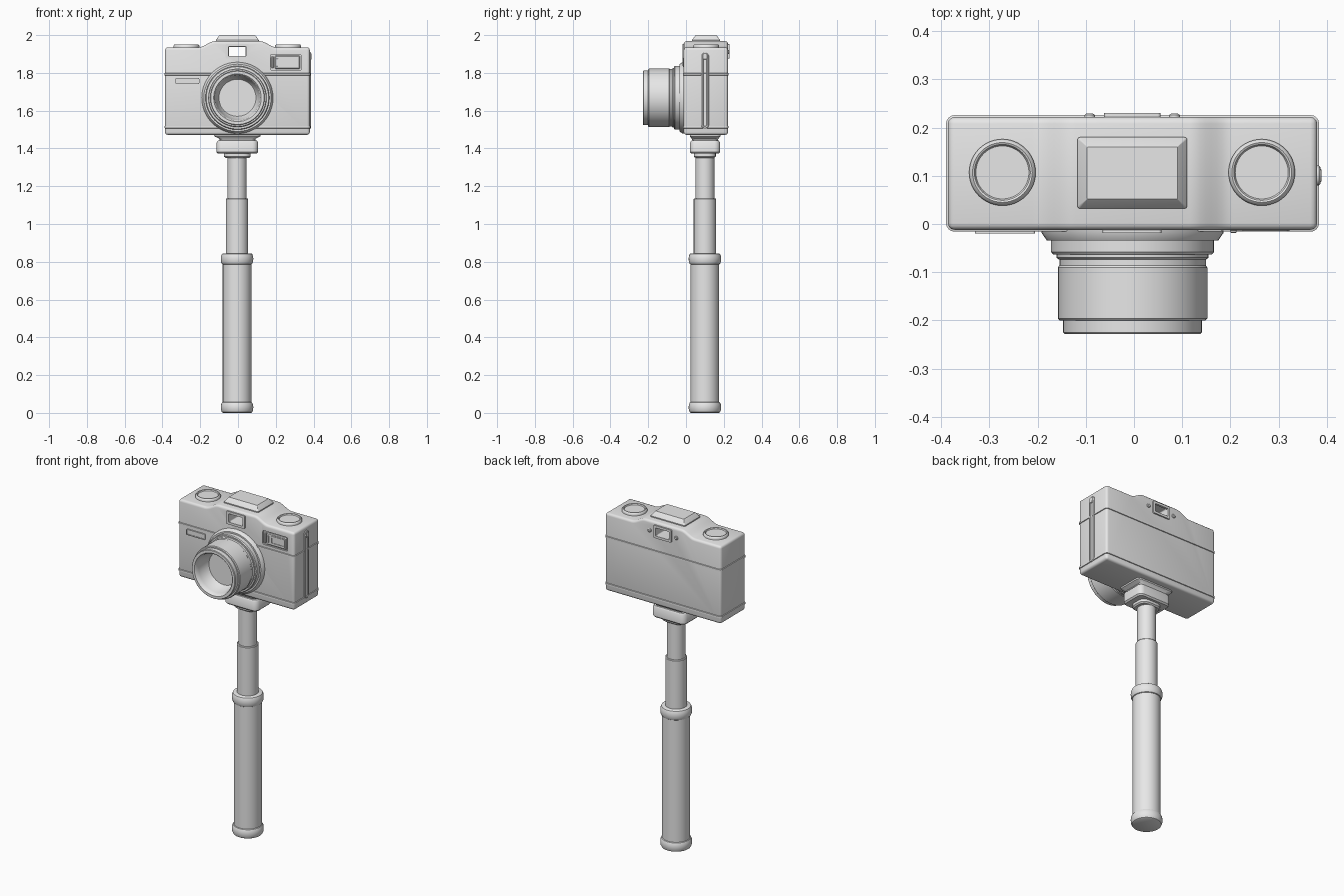
import bpy, bmesh, math

old = bpy.data.objects.get("Cube")
if old:
    bpy.data.objects.remove(old)

grey = bpy.data.materials.new("plain_grey")
grey.use_nodes = True
COLOUR = (0.8, 0.8, 0.8, 1)
grey.diffuse_color = COLOUR
grey.node_tree.nodes["Principled BSDF"].inputs["Base Color"].default_value = COLOUR


def circle(r, cu=0, cv=0, n=48):
    return [(cu + r * math.cos(2 * math.pi * i / n), cv + r * math.sin(2 * math.pi * i / n)) for i in range(n)]


def rrect(u0, u1, v0, v1, r=0.006, grow=0, n=4):
    """Rounded rectangle outline, optionally grown outward."""
    u0, u1, v0, v1, r = u0 - grow, u1 + grow, v0 - grow, v1 + grow, max(r + grow, 0.001)
    pts = []
    for k, (cu, cv) in enumerate([(u1 - r, v1 - r), (u0 + r, v1 - r), (u0 + r, v0 + r), (u1 - r, v0 + r)]):
        for i in range(n + 1):
            a = math.pi / 2 * (k + i / n)
            pts.append((cu + r * math.cos(a), cv + r * math.sin(a)))
    return pts


def loft(name, axis, rings, hollow=False):
    """Skin outlines (outline, position along axis); hollow joins last to first."""
    place = {"x": lambda u, v, t: (t, u, v), "y": lambda u, v, t: (u, t, v), "z": lambda u, v, t: (u, v, t)}[axis]
    bm = bmesh.new()
    loops = [[bm.verts.new(place(u, v, t)) for u, v in outline] for outline, t in rings]
    pairs = list(zip(loops, loops[1:]))
    if hollow:
        pairs.append((loops[-1], loops[0]))
    else:
        bm.faces.new(loops[0])
        bm.faces.new(loops[-1])
    for a, b in pairs:
        for i in range(len(a)):
            j = (i + 1) % len(a)
            bm.faces.new((a[i], a[j], b[j], b[i]))
    bmesh.ops.recalc_face_normals(bm, faces=bm.faces)
    mesh = bpy.data.meshes.new(name)
    bm.to_mesh(mesh)
    bm.free()
    mesh.materials.append(grey)
    ob = bpy.data.objects.new(name, mesh)
    bpy.context.collection.objects.link(ob)
    return ob


def lathe(name, axis, cu, cv, profile):
    return loft(name, axis, [(circle(r, cu, cv), t) for r, t in profile])


def plate(name, axis, rect, base, top, edge=0.004, r=0.006):
    """Rounded plate with a softened outer edge."""
    mid = top - math.copysign(edge, top - base)
    return loft(name, axis, [(rrect(*rect, r), base), (rrect(*rect, r), mid), (rrect(*rect, r, -edge), top)])


def frame(name, axis, rect, base, top, border):
    """Rectangular rim with an open middle."""
    return loft(name, axis, [(rrect(*rect), base), (rrect(*rect), top),
                             (rrect(*rect, 0.006, -border), top), (rrect(*rect, 0.006, -border), base)], True)


def cut(ob, rect, y0, y1):
    cutter = loft("cutter", "y", [(rrect(*rect), y0), (rrect(*rect), y1)])
    cutter.hide_render = True
    mod = ob.modifiers.new("cut", "BOOLEAN")
    mod.operation, mod.object, mod.solver = "DIFFERENCE", cutter, "EXACT"
    bpy.context.view_layer.objects.active = ob
    bpy.ops.object.modifier_apply(modifier=mod.name)
    bpy.data.objects.remove(cutter)


# Camera body: silhouette with a softly raised middle, extruded front to back
LEFT, RIGHT, FRONT, BACK = -0.386, 0.38, -0.012, 0.222
hump = []
for i in range(9):
    s = i / 8
    hump.append((0.205 - 0.09 * s, 1.935 + 0.033 * s * s * (3 - 2 * s)))
outline = [(LEFT, 1.472), (RIGHT, 1.472), (RIGHT, 1.935)] + hump
outline += [(-x - 0.006, z) for x, z in reversed(hump)] + [(LEFT, 1.935)]
body = loft("camera_body", "y", [(outline, FRONT), (outline, BACK)])
bevel = body.modifiers.new("soft_edges", "BEVEL")
bevel.width, bevel.segments, bevel.limit_method, bevel.angle_limit = 0.014, 3, "ANGLE", math.radians(40)
bpy.context.view_layer.objects.active = body
bpy.ops.object.modifier_apply(modifier=bevel.name)

# Viewfinder tunnel and side window recess
cut(body, (-0.05, 0.042, 1.887, 1.943), -0.1, 0.4)
cut(body, (0.172, 0.335, 1.815, 1.897), -0.1, FRONT + 0.008)

# Raised seams around the body
for name, z in (("upper_seam", 1.785), ("lower_seam", 1.505)):
    rect = (LEFT, RIGHT, FRONT, BACK)
    loft(name, "z", [(rrect(*rect, 0.014, g), z + h) for g, h in
                     ((-0.004, 0), (0.004, 0.003), (0.004, 0.013), (-0.004, 0.016))])

# Viewfinder rims, eyepiece screws
frame("viewfinder_front_rim", "y", (-0.065, 0.057, 1.876, 1.954), FRONT + 0.005, -0.019, 0.014)
frame("viewfinder_back_rim", "y", (-0.062, 0.055, 1.876, 1.952), BACK - 0.005, 0.23, 0.014)
for side in (-1, 1):
    lathe("eyepiece_screw", "y", side * 0.088 - 0.004, 1.91, [(0.011, BACK - 0.005), (0.011, 0.226), (0.007, 0.229)])

# Side window with its rim, bracket and button
plate("window_bed", "y", (0.195, 0.328, 1.821, 1.891), 0, FRONT - 0.001)
frame("window_rim", "y", (0.225, 0.32, 1.83, 1.88), FRONT + 0.004, -0.016, 0.009)
plate("window_bracket", "y", (0.176, 0.19, 1.825, 1.887), 0, FRONT - 0.001)
plate("window_button", "y", (0.2, 0.213, 1.835, 1.877), 0, -0.019, 0.002, 0.004)

# Front trim plate
frame("front_trim_rim", "y", (-0.33, -0.205, 1.74, 1.774), FRONT + 0.004, -0.02, 0.005)
plate("front_trim", "y", (-0.328, -0.207, 1.742, 1.772), 0, -0.017, 0.002)

# Top cover and dials
cover = (-0.117, 0.11, 0.032, 0.18)
loft("top_cover", "z", [(rrect(*cover, 0.005), 1.955), (rrect(*cover, 0.005), 1.974),
                        (rrect(*cover, 0.005, -0.016), 1.996), (rrect(*cover, 0.005, -0.02), 2.0)])
for x in (-0.273, 0.265):
    lathe("top_dial", "z", x, 0.107, [(0.069, 1.925), (0.069, 1.941), (0.066, 1.948), (0.062, 1.951),
                                      (0.058, 1.949), (0.055, 1.943), (0.01, 1.943)])

# Lens barrel with open bore
lathe("lens", "y", -0.003, 1.668, [
    (0.189, 0), (0.189, -0.018), (0.178, -0.034), (0.169, -0.034), (0.169, -0.058), (0.165, -0.063),
    (0.158, -0.063), (0.158, -0.07), (0.152, -0.074), (0.152, -0.086), (0.155, -0.09), (0.155, -0.196),
    (0.151, -0.2), (0.144, -0.2), (0.144, -0.225), (0.141, -0.228), (0.126, -0.228), (0.12, -0.222),
    (0.116, -0.2), (0.102, -0.135), (0.098, -0.13), (0.01, -0.13)])

# Side strap bar with sunken middle and lug
bar = (0.08, 0.121, 1.505, 1.91)
loft("side_bar", "x", [(rrect(*bar, 0.018), 0.37), (rrect(*bar, 0.018), 0.384), (rrect(*bar, 0.018, -0.004), 0.387),
                       (rrect(*bar, 0.018, -0.011), 0.387), (rrect(*bar, 0.018, -0.013), 0.383)])
plate("side_lug", "x", (0.086, 0.115, 1.87, 1.905), 0.37, 0.389, 0.003, 0.012)

# Mount between camera and pole
mount = (-0.113, 0.106, 0.022, 0.18)
loft("mount_block", "z", [(rrect(*mount, 0.03, g), z) for g, z in
                          ((-0.008, 1.372), (0, 1.38), (0, 1.432), (-0.006, 1.441), (-0.02, 1.445))])
loft("mount_plate", "z", [(rrect(-0.096, 0.09, 0.035, 0.167, 0.02), 1.44),
                          (rrect(-0.1, 0.094, 0.03, 0.172, 0.02), 1.452),
                          (rrect(-0.125, 0.118, 0.02, 0.182, 0.02), 1.464),
                          (rrect(-0.128, 0.121, 0.02, 0.182, 0.02), 1.48)])
neck = (-0.074, 0.067, 0.042, 0.158)
loft("mount_neck", "z", [(rrect(*neck, 0.04, g), z) for g, z in ((-0.008, 1.35), (0, 1.357), (0, 1.38))])

# Telescopic pole and grip
PX, PY = -0.005, 0.1
lathe("upper_tube", "z", PX, PY, [(0.051, 1.1), (0.051, 1.36)])
lathe("middle_tube", "z", PX, PY, [(0.059, 0.8), (0.059, 1.132), (0.056, 1.136)])
lathe("grip", "z", PX, PY, [(0.076, 0.03), (0.076, 0.81)])


def band(name, z0, z1):
    h = z1 - z0
    lathe(name, "z", PX, PY, [(0.074, z0), (0.08, z0 + h * 0.06), (0.085, z0 + h * 0.25), (0.086, z0 + h * 0.5),
                              (0.085, z0 + h * 0.75), (0.08, z0 + h * 0.94), (0.074, z1)])


band("grip_collar", 0.785, 0.845)
band("grip_end_cap", 0, 0.058)

# Smooth shading with crisp edges
bpy.ops.object.select_all(action="DESELECT")
for ob in bpy.context.scene.objects:
    if ob.type == "MESH":
        ob.select_set(True)
        bpy.context.view_layer.objects.active = ob
bpy.ops.object.shade_smooth_by_angle(angle=math.radians(35))
